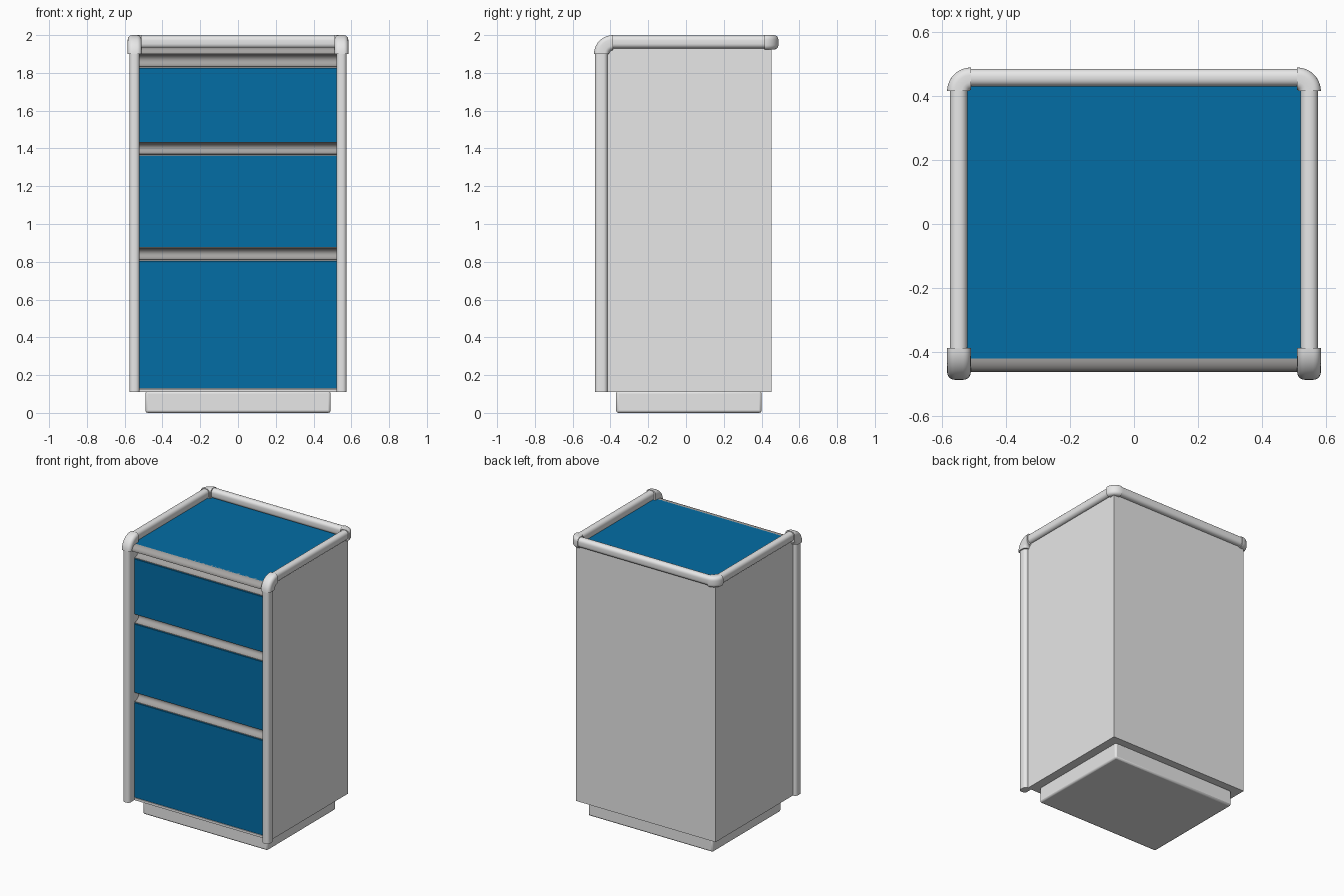
import bpy, bmesh
from math import sin, cos, pi, radians

if "Cube" in bpy.data.objects:
    bpy.data.objects.remove(bpy.data.objects["Cube"])


def material(name, rgb):
    m = bpy.data.materials.new(name)
    m.diffuse_color = (*rgb, 1)
    m.use_nodes = True
    m.node_tree.nodes["Principled BSDF"].inputs["Base Color"].default_value = m.diffuse_color
    return m


GREY = material("light grey", (0.80, 0.80, 0.80))
MID = material("mid grey", (0.38, 0.37, 0.36))
BLUE = material("deep blue", (0.001, 0.153, 0.378))


def finish(name, bm, mat, mirror=False, bevel=0):
    bmesh.ops.recalc_face_normals(bm, faces=bm.faces)
    me = bpy.data.meshes.new(name)
    bm.to_mesh(me)
    bm.free()
    me.materials.append(mat)
    ob = bpy.data.objects.new(name, me)
    bpy.context.collection.objects.link(ob)
    bpy.ops.object.select_all(action='DESELECT')
    ob.select_set(True)
    bpy.context.view_layer.objects.active = ob
    bpy.ops.object.shade_smooth_by_angle(angle=radians(35))
    if bevel:
        b = ob.modifiers.new("bevel", 'BEVEL')
        b.width, b.segments = bevel, 2
    if mirror:
        ob.modifiers.new("mirror", 'MIRROR')
    return ob


def box(name, x, y, z, mat, bevel=0, mirror=False):
    bm = bmesh.new()
    bmesh.ops.create_cube(bm, size=1)
    for v in bm.verts:
        v.co = [lo + (c + 0.5) * (hi - lo) for c, (lo, hi) in zip(v.co, (x, y, z))]
    return finish(name, bm, mat, mirror, bevel)


def sweep(name, profile, places, mat, mirror=False):
    """Skin a closed 2D profile through a list of placement functions."""
    bm = bmesh.new()
    rings = [[bm.verts.new(p(u, v)) for u, v in profile] for p in places]
    n = len(profile)
    for a, b in zip(rings, rings[1:]):
        for i in range(n):
            j = (i + 1) % n
            bm.faces.new((a[i], a[j], b[j], b[i]))
    bm.faces.new(rings[0])
    bm.faces.new(rings[-1])
    return finish(name, bm, mat, mirror)


def rounded(u0, u1, v0, v1, r, seg=5):
    """Rounded rectangle profile."""
    pts = []
    corners = ((u1 - r, v1 - r), (u0 + r, v1 - r), (u0 + r, v0 + r), (u1 - r, v0 + r))
    for k, (cu, cv) in enumerate(corners):
        for i in range(seg + 1):
            a = (k + i / seg) * pi / 2
            pts.append((cu + r * cos(a), cv + r * sin(a)))
    return pts


def along_x(x):
    return lambda u, v: (x, u, v)


def along_y(y):
    return lambda u, v: (u, y, v)


def along_z(z):
    return lambda u, v: (u, v, z)


# cabinet body, front side panels, plinth, top panel and bottom strip
box("body", (-0.55, 0.55), (-0.36, 0.453), (0.11, 1.93), GREY)
box("side_panel_front", (0.522, 0.55), (-0.43, -0.35), (0.11, 1.93), GREY, mirror=True)
box("plinth", (-0.49, 0.49), (-0.37, 0.40), (0, 0.115), GREY, bevel=0.012)
box("top_panel", (-0.53, 0.53), (-0.42, 0.44), (1.905, 1.936), BLUE)
box("bottom_strip", (-0.53, 0.53), (-0.42, -0.35), (0.11, 0.127), GREY)

# drawers, each with a recessed scooped grip above
for label, z0, z1, z2 in (("lower", 0.13, 0.803, 0.878),
                          ("middle", 0.878, 1.362, 1.435),
                          ("upper", 1.435, 1.825, 1.905)):
    box(label + "_drawer_front", (-0.525, 0.525), (-0.42, -0.35), (z0, z1), BLUE)
    h = z2 - z1
    cove = [(-0.355, z1 + 0.004), (-0.417, z1 + 0.004)]
    for i in range(11):
        a = -pi / 2 + pi * i / 10
        cove.append((-0.417 + 0.045 * cos(a), z1 + h / 2 + 0.002 + (h / 2 - 0.006) * sin(a)))
    cove += [(-0.419, z2), (-0.355, z2)]
    sweep(label + "_drawer_grip", cove, [along_x(-0.525), along_x(0.525)], MID)

# rounded front edge of the top
edge = [(-0.41, 1.90), (-0.463, 1.90)]
edge += [(-0.42 - 0.043 * cos(a), 1.905 + 0.031 * sin(a))
         for a in (i * pi / 12 for i in range(7))]
edge += [(-0.41, 1.936)]
sweep("front_top_edge", edge, [along_x(-0.525), along_x(0.525)], MID)

# front posts, side rails and back rail
sweep("front_post", rounded(0.521, 0.575, -0.482, -0.415, 0.022),
      [along_z(0.11), along_z(1.91)], GREY, mirror=True)
sweep("side_rail", rounded(0.521, 0.575, 1.93, 1.997, 0.024),
      [along_y(-0.395), along_y(0.42)], GREY, mirror=True)
sweep("back_rail", rounded(0.430, 0.485, 1.93, 1.997, 0.024),
      [along_x(-0.51), along_x(0.51)], GREY)

# elbow fittings joining the tubes
turns = [i * pi / 20 for i in range(11)]
sweep("front_elbow", rounded(0.02, 0.1, 0.51, 0.584, 0.024),
      [lambda u, v, a=a: (v, -0.387 - u * cos(a), 1.9 + u * sin(a)) for a in turns],
      GREY, mirror=True)
sweep("back_elbow", rounded(0.004, 0.074, 1.923, 2.0, 0.024),
      [lambda u, v, a=a: (0.51 + u * cos(a), 0.415 + u * sin(a), v) for a in turns],
      GREY, mirror=True)
